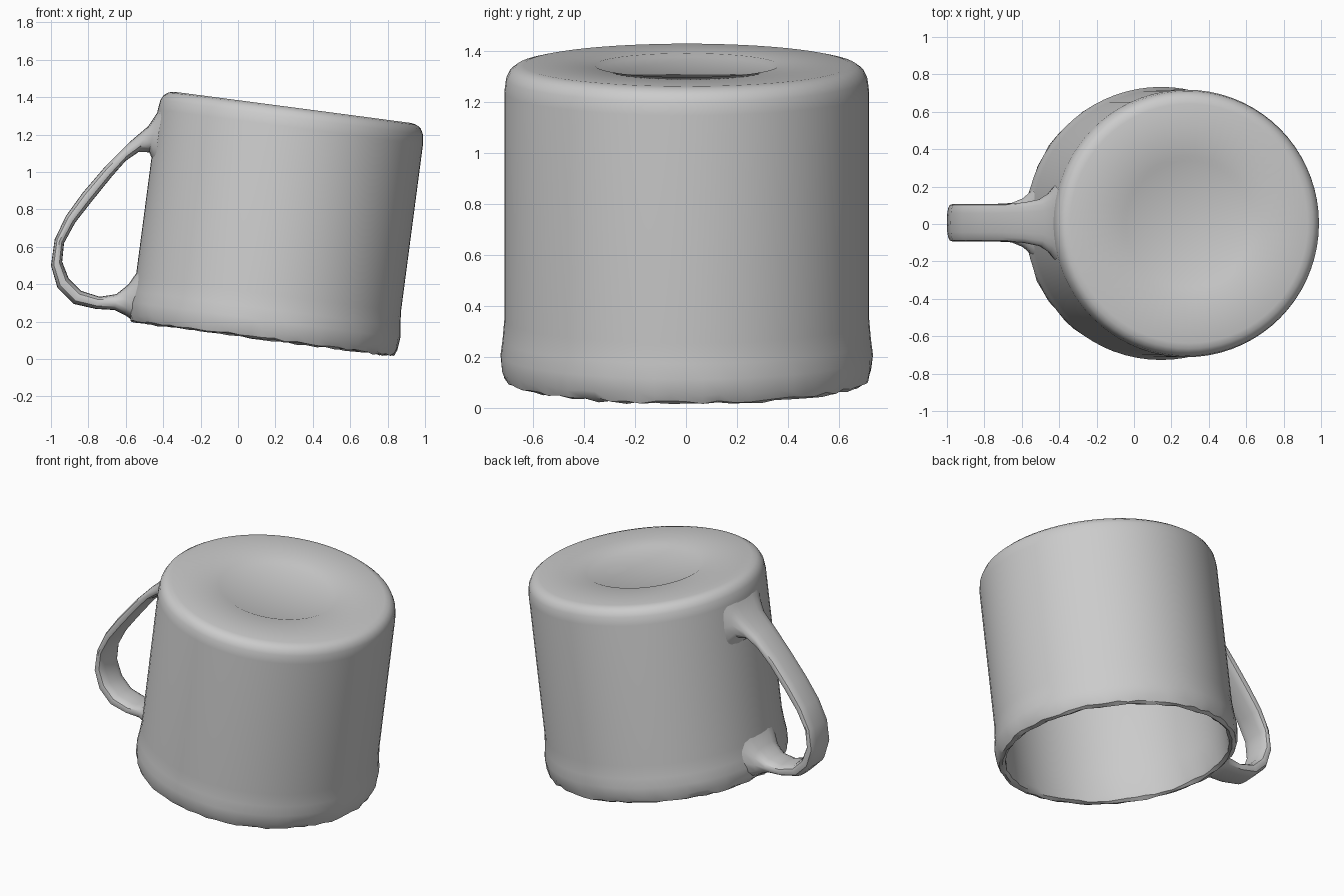
import bpy, bmesh, math, random
from mathutils import Matrix, Vector

cube = bpy.data.objects.get("Cube")
if cube:
    bpy.data.objects.remove(cube, do_unlink=True)

random.seed(4)
SEG = 72          # sides of the mug
RING = 16         # points around the handle section

clay = bpy.data.materials.new("plain grey")
clay.use_nodes = True
GREY = (0.6, 0.6, 0.6, 1)
clay.diffuse_color = GREY
clay.node_tree.nodes["Principled BSDF"].inputs["Base Color"].default_value = GREY

# The upside-down mug leans towards +x around the centre of its rim
lean = Matrix.Translation((0.13, 0.003, 0.10)) @ Matrix.Rotation(math.radians(7.5), 4, 'Y')


def finish(bm, name, matrix, angle):
    """Turn a bmesh into a smooth-shaded object."""
    bmesh.ops.recalc_face_normals(bm, faces=bm.faces)
    mesh = bpy.data.meshes.new(name)
    bm.to_mesh(mesh)
    bm.free()
    mesh.materials.append(clay)
    ob = bpy.data.objects.new(name, mesh)
    bpy.context.collection.objects.link(ob)
    ob.matrix_world = matrix
    bpy.ops.object.select_all(action='DESELECT')
    ob.select_set(True)
    bpy.context.view_layer.objects.active = ob
    bpy.ops.object.shade_smooth_by_angle(angle=math.radians(angle))
    return ob


def bridge(bm, rings):
    """Join consecutive closed rings with quads."""
    for a, b in zip(rings, rings[1:]):
        n = len(a)
        for i in range(n):
            j = (i + 1) % n
            bm.faces.new((a[i], a[j], b[j], b[i]))


# Mug body: closed profile from the base's recess, over the rim, to the inner floor
profile = [(0.335, 1.243), (0.36, 1.255), (0.64, 1.256), (0.67, 1.249), (0.693, 1.232),
           (0.708, 1.203), (0.715, 1.15), (0.715, 0.25), (0.722, 0.17), (0.73, 0.11),
           (0.73, 0.04), (0.716, 0.008), (0.695, 0.0), (0.677, 0.01), (0.668, 0.05),
           (0.665, 0.2), (0.665, 1.12), (0.65, 1.165), (0.61, 1.185)]
bm = bmesh.new()
rings = []
for r, z in profile:
    ring = []
    for i in range(SEG):
        a = 2 * math.pi * i / SEG
        # Hand-made unevenness along the rim
        rough = 0.009 if z < 0.045 else 0.0
        rr = r - random.uniform(0, rough)
        zz = z + random.uniform(0, rough * 1.6)
        ring.append(bm.verts.new((rr * math.cos(a), rr * math.sin(a), zz)))
    rings.append(ring)
bridge(bm, rings)
bm.faces.new(rings[0])
bm.faces.new(rings[-1])
finish(bm, "mug_body", lean, 30)

# Handle: outer and inner edge points (x, z) with half width, flaring into the wall
sections = [((-0.40, 1.37), (-0.445, 1.04), 0.20),
            ((-0.43, 1.32), (-0.475, 1.105), 0.16),
            ((-0.48, 1.245), (-0.53, 1.108), 0.125),
            ((-0.58, 1.16), (-0.60, 1.06), 0.108),
            ((-0.71, 1.03), (-0.675, 0.975), 0.10),
            ((-0.83, 0.89), (-0.78, 0.845), 0.10),
            ((-0.92, 0.765), (-0.87, 0.73), 0.10),
            ((-0.98, 0.64), (-0.93, 0.62), 0.10),
            ((-1.00, 0.50), (-0.94, 0.52), 0.10),
            ((-0.965, 0.38), (-0.905, 0.43), 0.10),
            ((-0.88, 0.295), (-0.84, 0.365), 0.10),
            ((-0.76, 0.268), (-0.74, 0.333), 0.10),
            ((-0.66, 0.262), (-0.65, 0.347), 0.105),
            ((-0.605, 0.235), (-0.585, 0.40), 0.13),
            ((-0.545, 0.20), (-0.53, 0.48), 0.18)]


def soft(v):
    """Squares off the section slightly."""
    return math.copysign(abs(v) ** 0.7, v)


bm = bmesh.new()
to_mug = lean.inverted()
rings = []
for out, inn, half in sections:
    mid = Vector(((out[0] + inn[0]) / 2, 0.007, (out[1] + inn[1]) / 2))
    arm = Vector(((out[0] - inn[0]) / 2, 0, (out[1] - inn[1]) / 2))
    ring = []
    for i in range(RING):
        a = 2 * math.pi * i / RING
        p = to_mug @ (mid + arm * soft(math.cos(a)) + Vector((0, half * soft(math.sin(a)), 0)))
        # Keep the ends inside the thickness of the wall
        r = math.hypot(p.x, p.y)
        if r < 0.69:
            p.x *= 0.69 / r
            p.y *= 0.69 / r
        ring.append(bm.verts.new(p))
    rings.append(ring)
bridge(bm, rings)
finish(bm, "handle", lean, 40)
